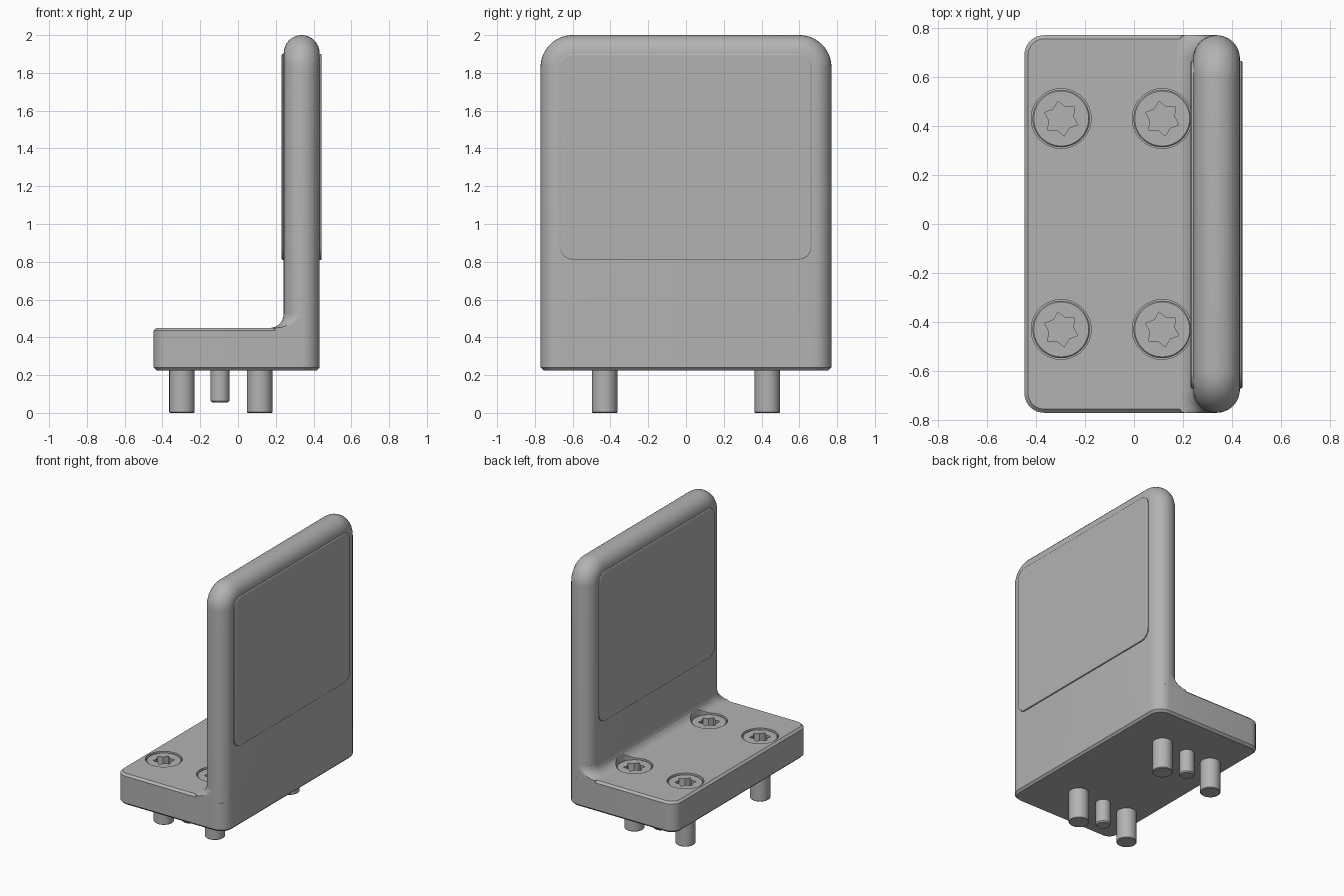
import bpy, bmesh
from math import sin, cos, pi, radians, sqrt

cube = bpy.data.objects.get("Cube")
if cube:
    bpy.data.objects.remove(cube, do_unlink=True)

grey = bpy.data.materials.new("plain_grey")
grey.use_nodes = True
COLOUR = (0.45, 0.45, 0.45, 1)
grey.diffuse_color = COLOUR
grey.node_tree.nodes["Principled BSDF"].inputs["Base Color"].default_value = COLOUR

WALL_X, WALL_R, HALF_Y = 0.337, 0.095, 0.77
LEFT, RIGHT = -0.447, WALL_X + WALL_R
BASE_Z, TOP_Z, CHAMFER = 0.225, 0.45, 0.015


def loft(name, rings, smooth=True):
    """Skin a list of equal-length closed rings and cap both ends."""
    bm = bmesh.new()
    loops = [[bm.verts.new(p) for p in ring] for ring in rings]
    for a, b in zip(loops, loops[1:]):
        for i in range(len(a)):
            j = (i + 1) % len(a)
            bm.faces.new((a[i], a[j], b[j], b[i]))
    bm.faces.new(loops[0][::-1])
    bm.faces.new(loops[-1])
    bmesh.ops.recalc_face_normals(bm, faces=bm.faces)
    mesh = bpy.data.meshes.new(name)
    bm.to_mesh(mesh)
    bm.free()
    mesh.materials.append(grey)
    obj = bpy.data.objects.new(name, mesh)
    bpy.context.collection.objects.link(obj)
    if smooth:
        shade(obj)
    return obj


def activate(obj):
    bpy.ops.object.select_all(action='DESELECT')
    obj.select_set(True)
    bpy.context.view_layer.objects.active = obj


def shade(obj):
    activate(obj)
    bpy.ops.object.shade_smooth_by_angle(angle=radians(30))


def arc(cx, cy, r, start, end, steps=10):
    return [(cx + r * cos(start + (end - start) * i / steps),
             cy + r * sin(start + (end - start) * i / steps)) for i in range(steps + 1)]


def rounded_rect(x0, x1, y0, y1, r_right, r_left, inset=0):
    """Outline of a rectangle whose corner radii differ left and right."""
    points = []
    for k, (cx, cy, r) in enumerate([
            (x1 - r_right, y1 - r_right, r_right), (x0 + r_left, y1 - r_left, r_left),
            (x0 + r_left, y0 + r_left, r_left), (x1 - r_right, y0 + r_right, r_right)]):
        points += arc(cx, cy, r - inset, k * pi / 2, (k + 1) * pi / 2)
    return points


def circle(x, y, z, r, n=48):
    return [(x + r * cos(2 * pi * i / n), y + r * sin(2 * pi * i / n), z) for i in range(n)]


def star(x, y, z, outer, inner, n=48):
    """Six-pointed drive outline with the same point count as a circle."""
    ring, step = [], n // 12
    turn = radians(40)
    for i in range(n):
        k, t = divmod(i, step)
        ra, rb = (outer, inner) if k % 2 == 0 else (inner, outer)
        a, b, t = turn + k * pi / 6, turn + (k + 1) * pi / 6, t / step
        ring.append((x + (1 - t) * ra * cos(a) + t * rb * cos(b),
                     y + (1 - t) * ra * sin(a) + t * rb * sin(b), z))
    shift = round(turn / (2 * pi) * n)
    return ring[-shift:] + ring[:-shift]


# Foot plate with chamfered rims
foot = loft("foot_plate", [
    [(x, y, z) for x, y in rounded_rect(LEFT, RIGHT, -HALF_Y, HALF_Y, WALL_R, 0.08, inset)]
    for z, inset in ((BASE_Z, CHAMFER), (BASE_Z + CHAMFER, 0),
                     (TOP_Z - CHAMFER, 0), (TOP_Z, CHAMFER))], smooth=False)

# Upright wall with fully rounded rim
rings = []
for i in range(17):
    a = pi * i / 16
    inset = WALL_R * (1 - sin(a))
    side = HALF_Y - inset
    path = [(side, TOP_Z - CHAMFER)]
    path += arc(HALF_Y - 0.17, 1.83, 0.17 - inset, 0, pi / 2, 14)
    path += arc(0.17 - HALF_Y, 1.83, 0.17 - inset, pi / 2, pi, 14)
    path += [(-side, TOP_Z - CHAMFER)]
    rings.append([(WALL_X - WALL_R * cos(a), y, z) for y, z in path])
loft("upright_wall", rings)

# Concave fillet where the wall meets the foot, trimmed to the foot's sides
FILLET = 0.075
rings = []
for i in range(-1, 11):
    a = max(i, 0) / 10 * pi / 2
    grow = FILLET * (1 - sin(a))
    z = TOP_Z + FILLET * (1 - cos(a)) - (CHAMFER if i < 0 else 0)
    c = HALF_Y - WALL_R
    plan = (arc(WALL_X, c, WALL_R + grow, pi / 2, pi, 14)
            + arc(WALL_X, -c, WALL_R + grow, pi, 1.5 * pi, 14))
    rings.append([(x, max(-HALF_Y, min(HALF_Y, y)), z) for x, y in plan])
fillet = loft("wall_fillet", rings, smooth=False)

# Screws, locating pins and the pockets they sit in
cutters = []
for sy, side in ((-1, "right"), (1, "left")):
    y = 0.43 * sy
    for x, place in ((-0.297, "outer"), (0.115, "inner")):
        tip, head, low = 0.067, 0.117, 0.36
        loft(f"screw_{place}_{side}", [
            circle(x, y, 0, tip - 0.004), circle(x, y, 0.004, tip), circle(x, y, low, tip),
            circle(x, y, low, head), circle(x, y, 0.437, head), circle(x, y, 0.442, head - 0.005),
            star(x, y, 0.442, 0.072, 0.05), star(x, y, 0.38, 0.072, 0.05)])
        cutter = loft("pocket_cutter", [circle(x, y, 0.35, 0.122), circle(x, y, 0.6, 0.122)])
        cutter.hide_render = True
        cutters.append(cutter)
    loft(f"locating_pin_{side}", [
        circle(-0.095, y, 0.055, 0.042), circle(-0.095, y, 0.063, 0.05),
        circle(-0.095, y, 0.3, 0.05)])

for part in (foot, fillet):
    activate(part)
    for cutter in cutters:
        mod = part.modifiers.new("pocket", 'BOOLEAN')
        mod.operation, mod.solver, mod.object = 'DIFFERENCE', 'EXACT', cutter
        bpy.ops.object.modifier_apply(modifier=mod.name)
    shade(part)
for cutter in cutters:
    bpy.data.objects.remove(cutter, do_unlink=True)

# Thin raised panels on both faces of the wall
for s, name in ((-1, "panel_inner"), (1, "panel_outer")):
    loft(name, [
        [(WALL_X + s * d, y, z) for y, z in rounded_rect(-0.67, 0.665, 0.81, 1.9, 0.07, 0.07, inset)]
        for d, inset in ((0.09, 0), (0.102, 0), (0.106, 0.006))])
